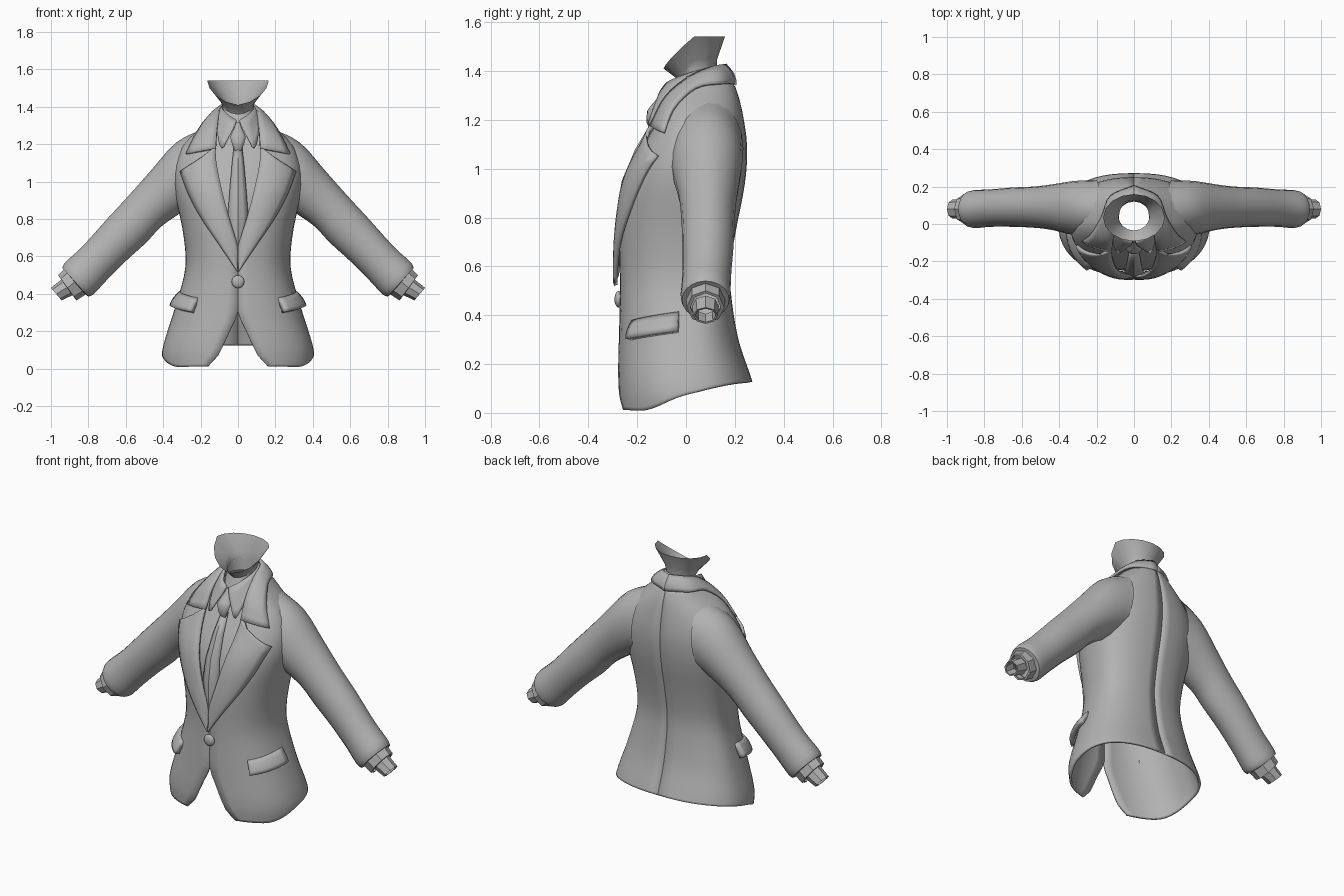
import bpy, math
from mathutils import Vector

if "Cube" in bpy.data.objects:
    bpy.data.objects.remove(bpy.data.objects["Cube"])

cloth = bpy.data.materials.new("plain_grey")
cloth.diffuse_color = (0.45, 0.45, 0.45, 1)
cloth.use_nodes = True
cloth.node_tree.nodes["Principled BSDF"].inputs["Base Color"].default_value = cloth.diffuse_color


def curve(table, z):
    """Smooth interpolation of rows (z, a, b, ...)."""
    z = min(max(z, table[0][0]), table[-1][0])
    i = 0
    while i < len(table) - 2 and z > table[i + 1][0]:
        i += 1
    a, b = table[i], table[i + 1]
    p, n = table[max(i - 1, 0)], table[min(i + 2, len(table) - 1)]
    h = b[0] - a[0]
    t = (z - a[0]) / h
    out = []
    for k in range(1, len(a)):
        ma = (b[k] - p[k]) / (b[0] - p[0]) * h
        mb = (n[k] - a[k]) / (n[0] - a[0]) * h
        out.append((2*t**3 - 3*t*t + 1) * a[k] + (t**3 - 2*t*t + t) * ma
                   + (3*t*t - 2*t**3) * b[k] + (t**3 - t*t) * mb)
    return out


def resample(pts, n):
    """Smooth path through points, n segments between neighbours."""
    tab = [(i, *p) for i, p in enumerate(pts)]
    return [Vector(curve(tab, i / n)) for i in range((len(pts) - 1) * n + 1)]


def loft(name, rows, closed=False, mirror=False, thick=0, angle=40):
    m = len(rows[0])
    faces = []
    for i in range(len(rows) - 1):
        for j in range(m if closed else m - 1):
            k = (j + 1) % m
            faces.append((i*m + j, i*m + k, (i+1)*m + k, (i+1)*m + j))
    me = bpy.data.meshes.new(name)
    me.from_pydata([tuple(v) for r in rows for v in r], [], faces)
    me.validate()
    ob = bpy.data.objects.new(name, me)
    bpy.context.collection.objects.link(ob)
    me.materials.append(cloth)
    if thick:
        s = ob.modifiers.new("thickness", 'SOLIDIFY')
        s.thickness, s.offset = thick, -1
    if mirror:
        mod = ob.modifiers.new("mirror", 'MIRROR')
        mod.use_mirror_merge = False
    smooth(ob, angle)
    return ob


def smooth(ob, angle):
    bpy.ops.object.select_all(action='DESELECT')
    ob.select_set(True)
    bpy.context.view_layer.objects.active = ob
    bpy.ops.object.shade_smooth_by_angle(angle=math.radians(angle))


# Torso profile: height, half width, front y, back y
BODY = [(0, .40, -.272, .29), (.1, .405, -.28, .28), (.3, .345, -.275, .215),
        (.5, .288, -.27, .183), (.6, .28, -.272, .182), (.75, .298, -.274, .205),
        (.9, .33, -.262, .235), (1.0, .345, -.235, .248), (1.1, .335, -.185, .25),
        (1.2, .29, -.125, .237), (1.28, .21, -.085, .22), (1.34, .14, -.045, .2),
        (1.38, .11, -.01, .175)]
# Half width of the front opening
OPEN = [(0, .17), (.02, .155), (.06, .115), (.1, .092), (.2, .045), (.3, 0), (.4, 0),
        (.55, 0), (.65, .02), (.8, .065), (.95, .105), (1.1, .135), (1.2, .14),
        (1.3, .12), (1.38, .1)]
P, YC = .85, .02


def body(th, z, off=0):
    w, yf, yb = curve(BODY, z)
    c = math.cos(th)
    r = (YC - yf if c > 0 else yb - YC) + off
    return Vector(((w + off) * max(math.sin(th), 0) ** P,
                   YC - math.copysign(r * abs(c) ** P, c), z))


def angle_at(x, z):
    w = curve(BODY, z)[0]
    return math.asin(min(max(abs(x), 0) / w, .97) ** (1 / P))


def front(x, z, off=0):
    return Vector((x, body(angle_at(x, z), z).y - off, z))


# Jacket body, with the hem rising towards the back
rows = []
levels = [0, .015, .03, .06, .1, .15, .2, .25, .3, .35] + [.4 + .049 * i for i in range(21)]
for z0 in levels:
    row = []
    for j in range(25):
        s = j / 24
        y = -.26 * math.cos(s * math.pi)
        hem = curve([(-.27, .012), (-.2, .012), (0, .088), (.15, .118), (.28, .13)], y)[0]
        z = z0 + hem * max(0, 1 - z0 / .5)
        t0 = angle_at(max(curve(OPEN, z)[0], 0), z)
        row.append(body(t0 + (math.pi - t0) * s, z))
    rows.append(row)
loft("jacket_body", rows, mirror=True, thick=.014)

# Sleeves and cuffs: upper x, z, lower x, z, centre y, half depth
SLEEVE = [(.18, 1.285, .22, .88, .085, .15), (.33, 1.21, .31, .83, .085, .145),
          (.465, 1.06, .41, .76, .09, .122), (.58, .93, .49, .675, .09, .11),
          (.70, .80, .60, .575, .09, .105), (.83, .655, .70, .475, .085, .1),
          (.92, .572, .77, .40, .08, .102), (.94, .54, .80, .385, .08, .097)]
CUFF = [(.92, .54, .81, .40, .08, .08), (.962, .50, .862, .365, .08, .077),
        (.955, .49, .872, .375, .08, .062)]
INNER = [(.94, .48, .88, .395, .08, .055), (1.0, .432, .943, .365, .08, .05),
         (.992, .427, .948, .372, .08, .042), (.94, .475, .89, .405, .08, .04)]


def tube(name, stations, n, sides):
    rows = []
    tab = [(i, *s) for i, s in enumerate(stations)]
    for i in range((len(stations) - 1) * n + 1):
        ux, uz, lx, lz, yc, b = curve(tab, i / n)
        mid = Vector(((ux + lx) / 2, yc, (uz + lz) / 2))
        up = Vector(((ux - lx) / 2, 0, (uz - lz) / 2))
        rows.append([mid + up * math.cos(a) - Vector((0, b * math.sin(a), 0))
                     for a in (2 * math.pi * k / sides for k in range(sides))])
    return loft(name, rows, closed=True, mirror=True)


tube("sleeve", SLEEVE, 3, 20)
tube("sleeve_end", [SLEEVE[-1], (.925, .525, .82, .40, .08, .07)], 1, 20)
tube("shirt_cuff", CUFF, 1, 8)
tube("inner_cuff", INNER, 1, 8)

# Lapels
inner = resample([(0, .56), (.0, .65), (.045, .8), (.085, .95), (.115, 1.1), (.12, 1.19)], 4)
outer = resample([(0.005, .52), (.10, .66), (.195, .80), (.265, .93), (.312, 1.055)], 4)
outer += [Vector((.312, 1.055)).lerp(Vector((.19, 1.135)), k / 4) for k in range(1, 5)]
rows = []
for a, b in zip(inner, outer):
    row = []
    for k in range(7):
        p = a.lerp(b, k / 6)
        row.append(front(p.x, p.y, .012 + .016 * math.sin(k / 6 * 2.4)))
    rows.append(row)
loft("lapel", rows, mirror=True, thick=.016)


def collar(name, upper, lower, thick, bulge):
    rows = []
    for a, b in zip(resample(upper, 4), resample(lower, 4)):
        out = Vector((a.x, a.y - .05, 0)).normalized() * bulge
        rows.append([a.lerp(b, k / 4) + out * math.sin(math.pi * k / 4) for k in range(5)])
    loft(name, rows, mirror=True, thick=thick)


# Jacket collar and shirt collar
collar("jacket_collar",
       [(.12, -.15, 1.18), (.112, -.085, 1.30), (.10, .02, 1.385), (.08, .11, 1.42), (0, .165, 1.43)],
       [(.28, -.095, 1.15), (.232, -.055, 1.25), (.175, .04, 1.335), (.13, .15, 1.35), (0, .208, 1.345)],
       .014, .012)
collar("shirt_collar",
       [(.008, -.1, 1.33), (.055, -.07, 1.36), (.088, .02, 1.395), (.07, .1, 1.415), (0, .14, 1.42)],
       [(.022, -.118, 1.285), (.09, -.155, 1.18), (.115, -.05, 1.31), (.105, .1, 1.36), (0, .17, 1.37)],
       .01, .004)

# Shirt front
rows = []
for i in range(17):
    z = .56 + i * .047
    w = min(.17, curve(BODY, z)[0] * .9)
    rows.append([front(w * k / 6, z, -.022) for k in range(-6, 7)])
loft("shirt_front", rows)

# Tie blade and knot
rows = []
for z, w in ((.6, .02), (.66, .035), (.82, .055), (.95, .045), (1.08, .034), (1.19, .022)):
    rows.append([front(x * w, z, .012 - .02 * abs(x)) for x in (-1, -.5, 0, .5, 1)])
loft("tie_blade", rows, thick=.012)
rows = []
for z, w, y in ((1.165, .018, -.14), (1.19, .028, -.145), (1.235, .042, -.135),
                (1.255, .036, -.125), (1.29, .018, -.105), (1.32, .012, -.09)):
    rows.append([(w * math.sin(a), y - w * .6 * math.cos(a), z)
                 for a in (math.pi * k / 6 for k in range(12))])
loft("tie_knot", rows, closed=True)

# Neck flaring into an open pointed rim
rows = []
for f, wx, yf, yb, zf, zb in ((0, .09, -.06, .12, 1.30, 1.34), (1, .084, -.035, .125, 1.36, 1.41),
                              (2, .1, -.045, .128, 1.375, 1.45), (3, .165, -.092, .16, 1.41, 1.542)):
    row = []
    for k in range(16):
        a = 2 * math.pi * k / 16
        c = math.cos(a)
        rise = min(1, (1 - c) ** .8)
        row.append((wx * math.sin(a), (yf + yb) / 2 + (yf - yb) / 2 * c, zf + (zb - zf) * rise))
    rows.append(row)
loft("neck", rows, closed=True)

# Pocket flaps
rows = []
for i in range(5):
    v = i / 4
    rows.append([body(.67 + .78 * k / 8, .305 + .075 * v + .035 * k / 8,
                      .036 - .03 * v * v) for k in range(9)])
loft("pocket_flap", rows, mirror=True, thick=.03)

# Front button
bpy.ops.mesh.primitive_uv_sphere_add(segments=16, ring_count=10, radius=.034, location=(0, -.276, .465))
button = bpy.context.object
button.name = "button"
button.scale = (1, .5, 1)
button.data.materials.append(cloth)
smooth(button, 60)
